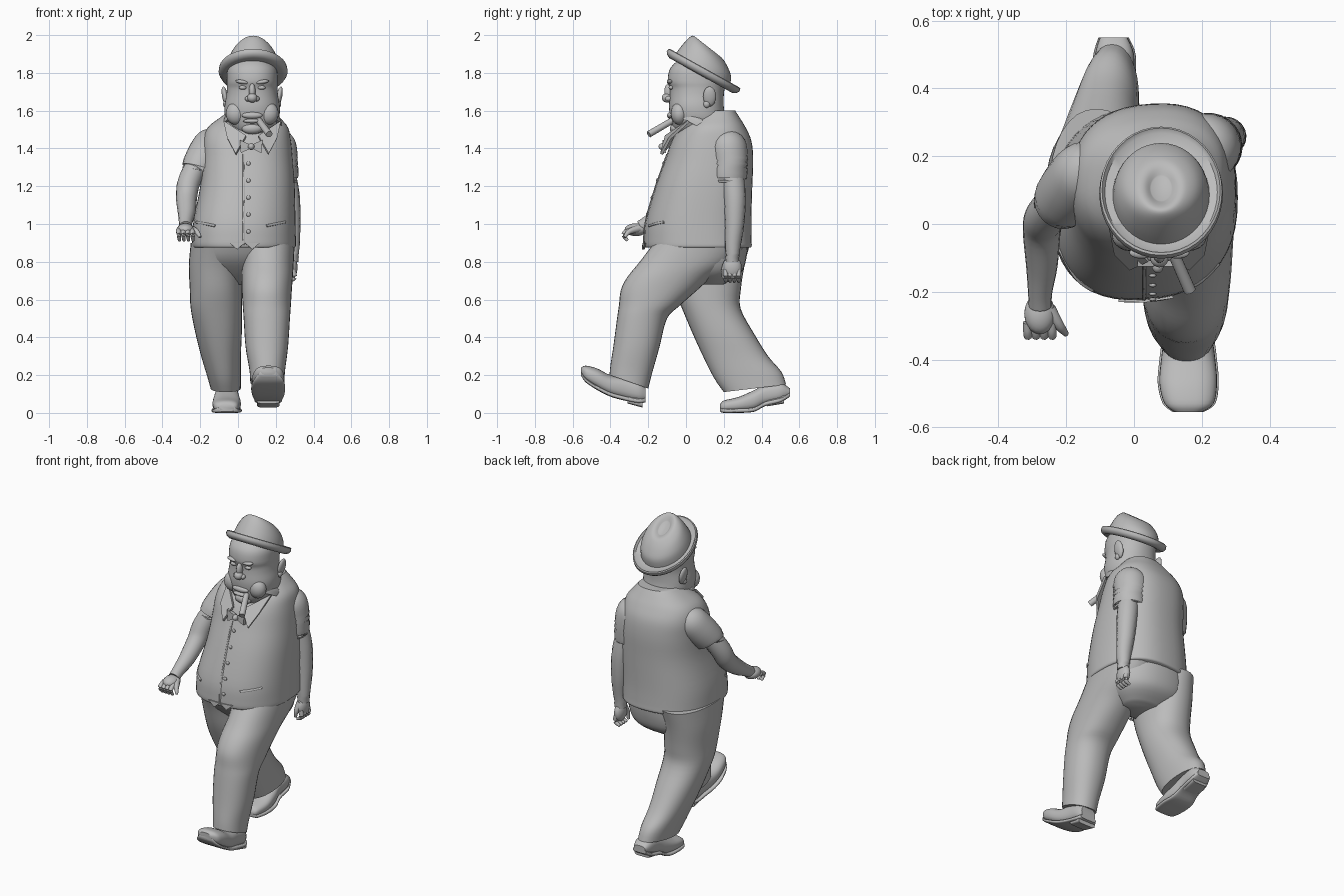
import bpy, bmesh, math
from mathutils import Matrix, Vector

if "Cube" in bpy.data.objects:
    bpy.data.objects.remove(bpy.data.objects["Cube"], do_unlink=True)

grey = bpy.data.materials.new("plain grey")
grey.use_nodes = True
grey.diffuse_color = (.5, .5, .5, 1)
grey.node_tree.nodes["Principled BSDF"].inputs["Base Color"].default_value = grey.diffuse_color


def finish(name, bm, angle=45):
    bmesh.ops.recalc_face_normals(bm, faces=bm.faces)
    mesh = bpy.data.meshes.new(name)
    bm.to_mesh(mesh)
    bm.free()
    mesh.materials.append(grey)
    mesh.polygons.foreach_set("use_smooth", [True] * len(mesh.polygons))
    mesh.set_sharp_from_angle(angle=math.radians(angle))
    obj = bpy.data.objects.new(name, mesh)
    bpy.context.collection.objects.link(obj)
    return obj


def smooth_rows(rows, steps):
    """Catmull-Rom interpolation of any number rows."""
    result = []
    last = len(rows) - 1
    for i in range(last):
        p, q, r, s = (rows[max(0, min(last, i + k))] for k in (-1, 0, 1, 2))
        for step in range(steps):
            t = step / steps
            result.append([b + t / 2 * (c - a + t * (2 * a - 5 * b + 4 * c - d
                           + t * (3 * (b - c) + d - a))) for a, b, c, d in zip(p, q, r, s)])
    return result + [list(rows[-1])]


def skin(name, rings, angle=45):
    """Bridge rings of points and close both ends."""
    bm = bmesh.new()
    loops = [[bm.verts.new(p) for p in ring] for ring in rings]
    n = len(loops[0])
    for low, high in zip(loops, loops[1:]):
        for i in range(n):
            j = (i + 1) % n
            bm.faces.new((low[i], low[j], high[j], high[i]))
    bm.faces.new(loops[0])
    bm.faces.new(loops[-1])
    return finish(name, bm, angle)


def loft(name, rows, axis="z", steps=4, n=32, power=2, yaw=0, place=Matrix()):
    """Rows: station, side min, side max, depth min, depth max, optional slope."""
    rings = []
    for t, a, b, c, d, slope in smooth_rows([(*r, 0)[:6] for r in rows], steps):
        ring = []
        for i in range(n):
            u = math.tau * i / n
            cu, su = (math.copysign(abs(f(u)) ** (2 / power), f(u)) for f in (math.cos, math.sin))
            side, depth = cu * (b - a) / 2, su * (d - c) / 2
            x, y, z = (a + b) / 2 + side, (c + d) / 2 + depth + yaw * side, t + slope * depth
            ring.append(place @ Vector((x, y, z) if axis == "z" else (x, z, y)))
        rings.append(ring)
    return skin(name, rings)


def tube(name, points, steps=4, n=16):
    """Points: x, y, z, radius."""
    path = smooth_rows(points, steps)
    rings = []
    for i, (x, y, z, r) in enumerate(path):
        before, after = path[max(0, i - 1)], path[min(len(path) - 1, i + 1)]
        turn = (Vector(after[:3]) - Vector(before[:3])).to_track_quat("Z", "X").to_matrix()
        rings.append([Vector((x, y, z)) + turn @ Vector((r * math.cos(math.tau * k / n),
                      r * math.sin(math.tau * k / n), 0)) for k in range(n)])
    return skin(name, rings)


def blob(name, centre, size, tilt=0):
    bm = bmesh.new()
    bmesh.ops.create_uvsphere(bm, u_segments=20, v_segments=12, radius=1)
    bm.transform(Matrix.Translation(centre) @ Matrix.Rotation(tilt, 4, "Y") @ Matrix.Diagonal((*size, 1)))
    return finish(name, bm)


def plate(name, corners, thickness=.015):
    bm = bmesh.new()
    face = bm.faces.new([bm.verts.new(c) for c in corners])
    face.normal_update()
    push = face.normal * thickness
    extruded = bmesh.ops.extrude_face_region(bm, geom=[face])["geom"]
    bmesh.ops.translate(bm, vec=push, verts=[g for g in extruded if isinstance(g, bmesh.types.BMVert)])
    return finish(name, bm, 30)


# Trousers: pelvis, striding left leg, trailing right leg
loft("trouser_seat", [(.68, -.12, .16, .02, .2), (.74, -.2, .24, -.06, .29), (.82, -.24, .28, -.14, .32),
                      (.92, -.23, .29, -.19, .33)], power=2.3)
loft("left_trouser_leg", [(.9, .01, .3, -.17, .32), (.8, .02, .295, -.245, .25), (.72, .02, .29, -.31, .14),
                          (.65, .02, .285, -.345, .06), (.57, .025, .28, -.355, -.03),
                          (.5, .03, .275, -.365, -.1), (.35, .04, .265, -.385, -.14),
                          (.23, .06, .25, -.4, -.18, -.2), (.165, .065, .245, -.405, -.2, -.35)], power=2.2)
loft("right_trouser_leg", [(.9, -.25, .03, -.15, .34), (.78, -.26, .02, -.1, .31), (.65, -.255, .02, -.06, .29),
                           (.55, -.25, .02, -.02, .29), (.42, -.225, .02, .035, .36),
                           (.3, -.195, .015, .09, .435), (.2, -.165, .015, .15, .505, .1),
                           (.13, -.145, .015, .2, .53, .12)], power=2.2)


# Shoes: upper, welted sole and heel
def shoe(side, rows, heel):
    loft(side + "_shoe", rows, "y", power=2.5)
    loft(side + "_sole", [(y, a - .005, b + .005, low - .004, low + .02) for y, a, b, low, high in rows],
         "y", power=4)
    loft(side + "_heel", heel, "y", steps=1, power=5)


shoe("left", [(-.555, .12, .2, .2, .24), (-.53, .09, .235, .165, .25), (-.47, .075, .245, .125, .235),
              (-.4, .08, .24, .09, .2), (-.32, .09, .23, .068, .19), (-.25, .095, .225, .055, .17),
              (-.215, .11, .21, .06, .14)],
     [(-.31, .1, .22, .05, .09), (-.23, .1, .22, .028, .08)])
shoe("right", [(.18, -.1, -.02, .012, .045), (.2, -.125, 0, .004, .065), (.28, -.135, .015, .004, .085),
               (.36, -.13, .01, .01, .12), (.42, -.12, 0, .04, .15), (.5, -.115, 0, .06, .16),
               (.55, -.1, -.02, .09, .13)],
     [(.43, -.11, -.005, .035, .07), (.52, -.11, -.005, .05, .1)])

# Waistcoat body
torso = loft("waistcoat", [(.875, -.235, .3, -.215, .34), (.885, -.242, .306, -.222, .347),
                           (.92, -.243, .306, -.223, .346), (1.02, -.235, .304, -.213, .345),
                           (1.2, -.2, .3, -.16, .35), (1.34, -.19, .29, -.11, .355),
                           (1.44, -.185, .28, -.075, .345), (1.51, -.16, .265, -.03, .315),
                           (1.56, -.1, .225, .02, .285), (1.6, -.04, .19, .06, .26)],
             n=48, power=2.4, yaw=.06)
bpy.context.view_layer.update()


def on_front(x, z, lift=.003):
    spot = torso.ray_cast((x, -1, z), (0, 1, 0))[1]
    return Vector((x, spot.y - lift, z))


# Waistcoat buttons, front edge and pocket welts
for i in range(5):
    blob("waistcoat_button", on_front(.055, .96 + .09 * i), (.011, .006, .011))
tube("waistcoat_front_edge", [(*on_front(.03, .89 + .08 * i, -.002), .006) for i in range(7)], n=8)
for x, drop in ((-.17, .01), (.2, -.01)):
    tube("pocket_welt", [(*on_front(x + s * .05, 1 - s * drop, 0), .007) for s in (-1, 0, 1)], n=8)
for side in (-1, 1):
    x = .035 + side * .04
    plate("waistcoat_point", [on_front(x - .04, .9, 0), on_front(x, .9, 0) - Vector((0, 0, .035)),
                              on_front(x + .04, .9, 0)], .008)

# Sleeves and bare arms
tube("left_sleeve", [(.18, .21, 1.46, .06), (.205, .22, 1.42, .098), (.22, .23, 1.34, .098),
                     (.225, .228, 1.25, .095), (.225, .228, 1.235, .088)], n=24)
tube("left_arm", [(.24, .24, 1.3, .06), (.267, .257, 1.15, .06), (.28, .257, 1, .052),
                  (.286, .247, .87, .04), (.285, .245, .8, .035)])
tube("right_sleeve", [(-.1, .18, 1.47, .05), (-.135, .16, 1.43, .09), (-.17, .12, 1.37, .097),
                      (-.207, .075, 1.305, .09), (-.212, .07, 1.292, .083)], n=24)
tube("right_arm", [(-.21, .08, 1.33, .06), (-.26, .025, 1.22, .06), (-.272, -.02, 1.14, .056),
                   (-.272, -.12, 1.06, .047), (-.277, -.2, 1.01, .036), (-.277, -.24, .985, .034)])


# Hands with four curled fingers and a thumb
def hand(side, centre, size, base, stride, bends, thumb):
    blob(side + "_palm", centre, size)
    for i in range(4):
        knuckle = Vector(base) + i * Vector(stride)
        joints = [knuckle] + [knuckle + Vector(b) for b in bends]
        tube(side + "_finger", [(*j, r) for j, r in zip(joints, (.014, .013, .008))], n=10)
    tube(side + "_thumb", [(*p, r) for p, r in zip(thumb, (.02, .015, .008))], n=10)


hand("left", (.285, .245, .77), (.03, .05, .06), (.292, .21, .755), (0, .023, 0),
     ((.005, 0, -.04), (-.025, 0, -.06)), ((.28, .22, .8), (.268, .2, .75), (.262, .2, .71)))
hand("right", (-.278, -.265, .97), (.046, .06, .034), (-.315, -.29, .967), (.024, 0, 0),
     ((.002, -.04, -.02), (.005, -.02, -.055)), ((-.25, -.25, .975), (-.22, -.3, .96), (-.2, -.325, .93)))

# Shirt collar, with a flap on each side, and bow tie
loft("collar_band", [(1.5, -.085, .235, -.08, .27, -.5), (1.53, -.08, .23, -.06, .265, -.55),
                     (1.55, -.06, .21, -.04, .245, -.6)], power=2.1)
for side in (-1, 1):
    corners = [(.15, .02, 1.54), (.13, -.08, 1.45), (.085, -.125, 1.365), (.03, -.1, 1.46)]
    corners = [(.075 + side * x, y, z) for x, y, z in corners]
    plate("collar_flap", corners if side < 0 else corners[::-1])
    plate("bow_tie_wing", [(.07 + side * x, -.125, 1.41 + z) for x, z in
                           ((.008, .012), (.06, .035), (.055, -.035), (.008, -.012))[::side]], .02)
blob("bow_tie_knot", (.07, -.125, 1.41), (.017, .02, .018))

# Head and heavy neck
middle = .075
loft("head", [(1.4, middle - .09, middle + .09, 0, .2), (1.47, middle - .09, middle + .09, -.045, .22),
              (1.51, middle - .12, middle + .12, -.07, .215), (1.56, middle - .142, middle + .142, -.083, .21),
              (1.62, middle - .147, middle + .147, -.09, .2), (1.68, middle - .137, middle + .137, -.086, .2),
              (1.72, middle - .134, middle + .134, -.086, .205), (1.76, middle - .135, middle + .135, -.097, .21),
              (1.83, middle - .125, middle + .125, -.08, .2), (1.89, middle - .06, middle + .06, -.01, .14)],
     n=40, power=2.2)
blob("nose_bridge", (middle, -.09, 1.7), (.018, .025, .045))
blob("nose_tip", (middle, -.1, 1.668), (.027, .028, .025))
blob("upper_lip", (middle, -.082, 1.575), (.055, .018, .018))
blob("lower_lip", (middle, -.082, 1.545), (.048, .02, .012))
blob("chin", (middle, -.055, 1.505), (.055, .03, .03))
for side in (-1, 1):
    blob("nostril", (middle + side * .024, -.092, 1.663), (.015, .018, .014))
    blob("eye", (middle + side * .05, -.078, 1.722), (.021, .014, .011))
    blob("eyebrow", (middle + side * .053, -.085, 1.752), (.036, .017, .011), side * -.15)
    blob("jowl", (middle + side * .085, -.035, 1.585), (.055, .045, .06))
    blob("ear", (middle + side * .143, .125, 1.675), (.016, .034, .054), side * .2)
    blob("ear_lobe", (middle + side * .14, .11, 1.635), (.014, .018, .02))

# Cigar
tube("cigar", [(.105, -.06, 1.555, .017), (.165, -.197, 1.475, .018)], steps=1)

# Tilted hat: rolled brim and pinched crown
tilt = Matrix.Translation((.08, .083, 1.795)) @ Matrix.Rotation(math.radians(-29), 4, "X")
brim = [(.0, .14), (-.01, .19), (0, .21), (.015, .22), (.03, .217), (.034, .21), (.022, .2), (.014, .14)]
loft("hat_brim", [(h, -r * .83, r * .83, -r, r) for h, r in brim], steps=1, n=40, place=tilt)
loft("hat_crown", [(0, -.145, .145, -.175, .165), (.06, -.135, .135, -.168, .145),
                   (.11, -.11, .11, -.155, .105, -.1), (.138, -.075, .075, -.14, .06, -.15),
                   (.14, -.05, .05, -.12, .03, -.16), (.125, -.03, .03, -.09, 0, -.16)],
     n=40, place=tilt)
